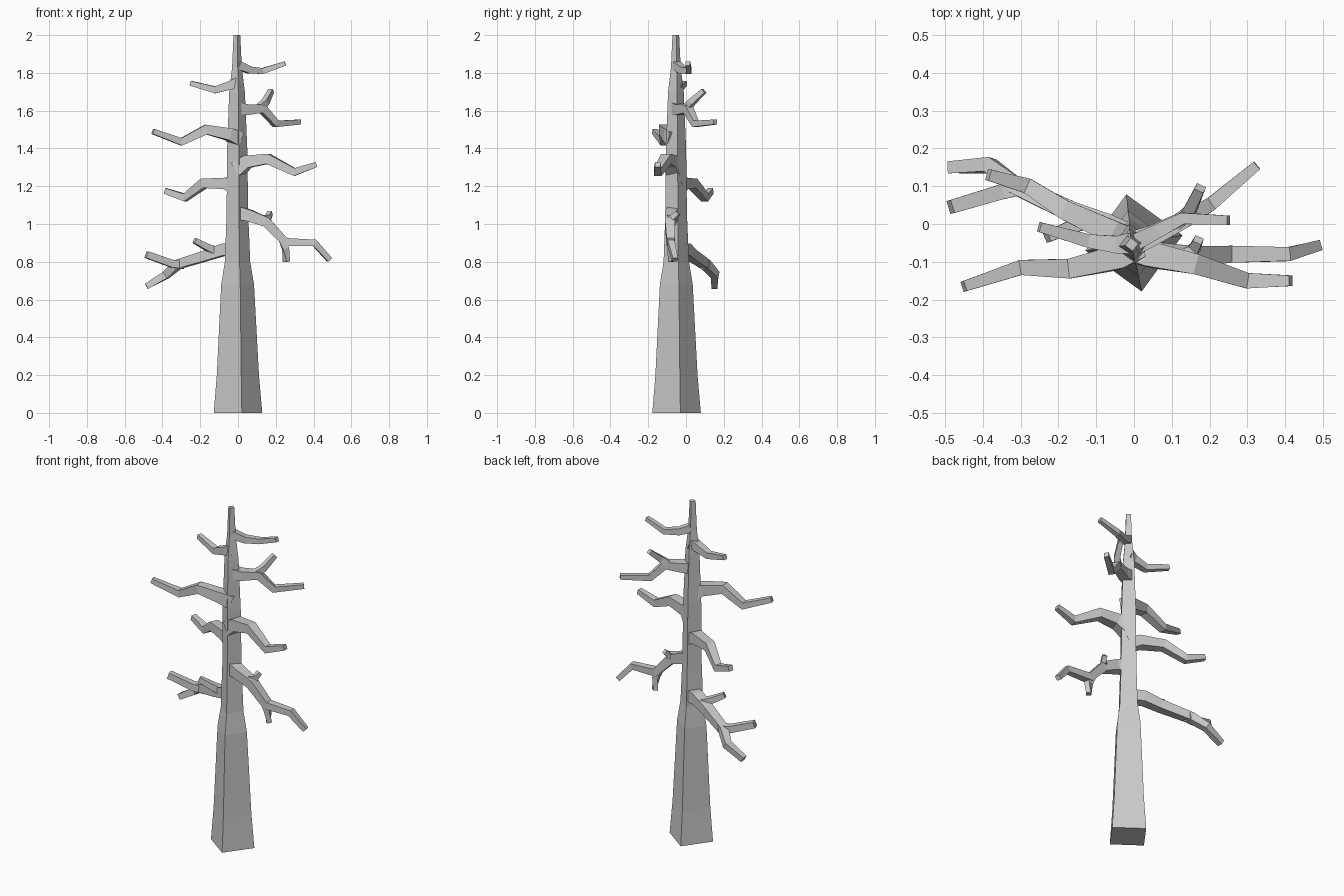
import bpy, bmesh, math
from mathutils import Vector

cube = bpy.data.objects.get("Cube")
if cube:
    bpy.data.objects.remove(cube)

# One plain grey for the whole tree
grey = bpy.data.materials.new("bare_wood_grey")
grey.use_nodes = True
grey.diffuse_color = (0.6, 0.6, 0.6, 1)
grey.node_tree.nodes["Principled BSDF"].inputs["Base Color"].default_value = (0.6, 0.6, 0.6, 1)


def loft(name, rings):
    """Skin a row of four-cornered rings and close both ends."""
    bm = bmesh.new()
    loops = [[bm.verts.new(p) for p in ring] for ring in rings]
    for a, b in zip(loops, loops[1:]):
        for i in range(4):
            j = (i + 1) % 4
            bm.faces.new((a[i], a[j], b[j], b[i]))
    bm.faces.new(loops[0])
    bm.faces.new(loops[-1])
    bmesh.ops.recalc_face_normals(bm, faces=bm.faces)
    mesh = bpy.data.meshes.new(name)
    bm.to_mesh(mesh)
    bm.free()
    mesh.materials.append(grey)
    obj = bpy.data.objects.new(name, mesh)
    bpy.context.collection.objects.link(obj)


def branch(name, points, start=0.03, end=0.015):
    """Square tapering limb along a bent path, mitred at the bends."""
    pts = [Vector(p) for p in points]
    dirs = [(b - a).normalized() for a, b in zip(pts, pts[1:])]
    rings = []
    for i, p in enumerate(pts):
        t = (dirs[max(i - 1, 0)] + dirs[min(i, len(dirs) - 1)]).normalized()
        side = t.cross(Vector((0, 0, 1))).normalized()
        up = side.cross(t)
        r = start + (end - start) * i / (len(pts) - 1)
        rings.append([p + r * (u * side + v * up)
                      for u, v in ((1, 1), (-1, 1), (-1, -1), (1, -1))])
    loft(name, rings)


# Trunk: slightly turned square, tapering (height, radius)
trunk = ((0, .13), (.2, .113), (.68, .088), (.8, .068), (1.05, .058),
         (1.4, .054), (1.7, .042), (1.83, .026), (2, .018))
loft("trunk", [[(-.003 * z + r * math.cos(math.radians(a)),
                 -.05 - .002 * z + r * math.sin(math.radians(a)), z)
                for a in (-81, 9, 99, 189)] for z, r in trunk])

# Single limbs, from the top down
branch("top_left_branch", [(0, -.05, 1.84), (.06, -.02, 1.815), (.13, .015, 1.81), (.25, .01, 1.85)], .022, .012)
branch("top_right_branch", [(0, -.05, 1.75), (-.04, -.055, 1.735), (-.12, -.045, 1.71), (-.25, -.008, 1.745)], .028, .013)
branch("upper_right_branch", [(0, -.06, 1.45), (-.05, -.09, 1.475), (-.17, -.118, 1.5), (-.3, -.115, 1.435), (-.45, -.165, 1.49)], .038, .014)
branch("middle_left_branch", [(0, -.06, 1.29), (.05, -.082, 1.33), (.16, -.105, 1.345), (.3, -.15, 1.275), (.415, -.15, 1.315)], .04, .014)
branch("middle_right_branch", [(0, -.05, 1.19), (-.06, -.02, 1.215), (-.18, .035, 1.215), (-.28, .1, 1.14), (-.385, .13, 1.175)], .036, .015)

# Upper forked limb
branch("upper_left_branch", [(0, -.05, 1.61), (.05, -.03, 1.605), (.13, .01, 1.61), (.2, .05, 1.53), (.325, .155, 1.54)], .032, .013)
branch("upper_left_twig", [(.11, 0, 1.61), (.145, .03, 1.645), (.175, .095, 1.705)], .02, .013)

# Lower left limb with two side twigs
branch("lower_left_branch", [(0, -.06, 1.06), (.06, -.078, 1.045), (.15, -.085, 1.01), (.25, -.08, .905),
                             (.405, -.08, .9), (.485, -.058, .81)], .035, .014)
branch("lower_left_upper_twig", [(.13, -.085, 1.03), (.16, -.065, 1.035), (.17, -.042, 1.06)], .018, .012)
branch("lower_left_hanging_twig", [(.235, -.08, .915), (.252, -.08, .87), (.256, -.075, .8)], .019, .014)

# Lower right limb with side twigs
branch("lower_right_branch", [(0, -.04, .86), (-.07, -.005, .865), (-.16, .03, .835), (-.32, .105, .785),
                              (-.38, .155, .73), (-.485, .15, .67)], .035, .016)
branch("lower_right_outer_twig", [(-.29, .1, .785), (-.35, .085, .79), (-.485, .045, .838)], .022, .018)
branch("lower_right_upper_twig", [(-.11, .015, .855), (-.16, -.005, .875), (-.23, -.035, .912)], .022, .014)
